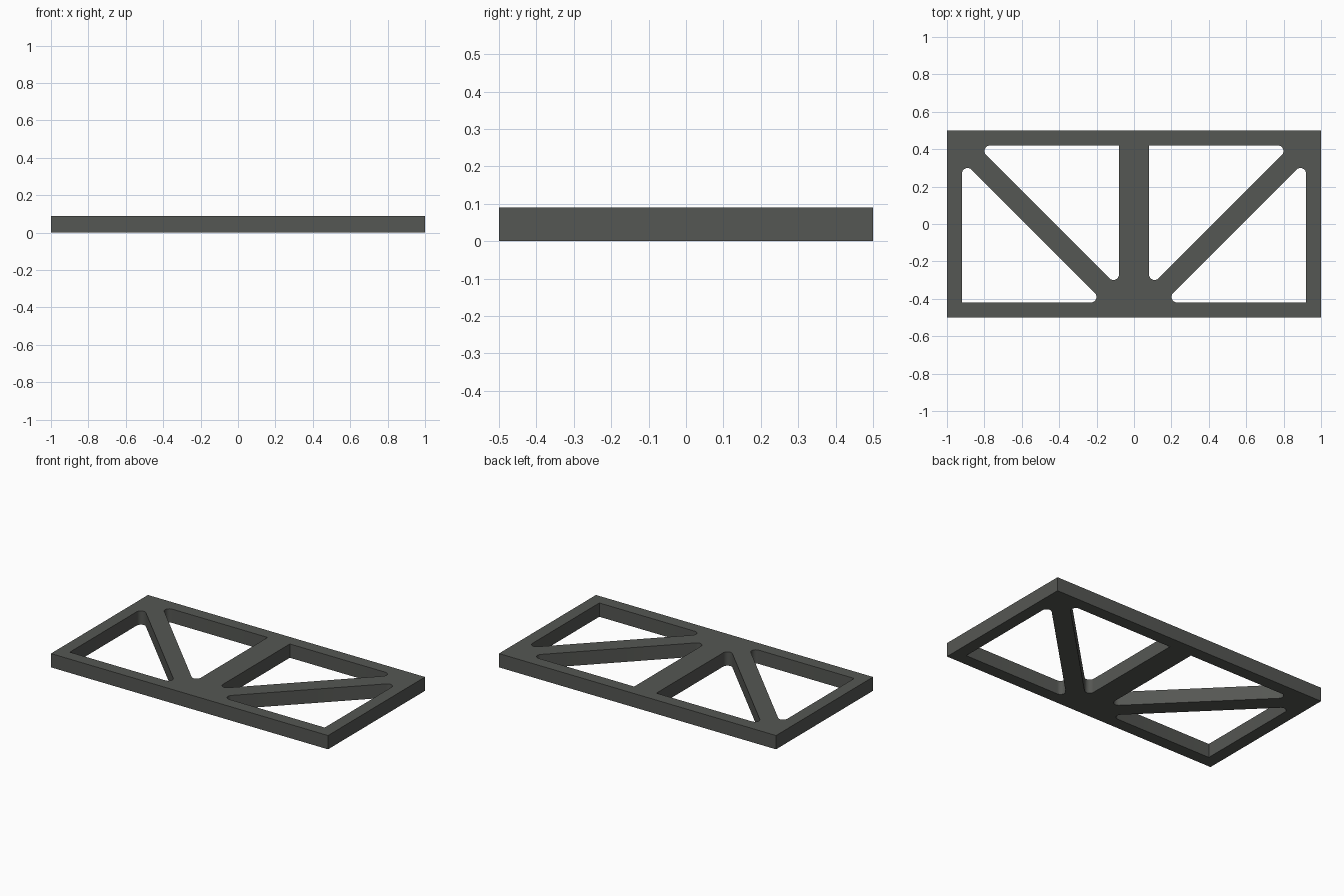
import bpy, bmesh, math
from mathutils import Vector

if "Cube" in bpy.data.objects:
    bpy.data.objects.remove(bpy.data.objects["Cube"])

THICK = 0.09      # plate thickness
WALL = 0.08       # rim width and half of the centre post
DIAG = 0.078      # half width of a brace measured along x
R = 0.03          # fillet radius in the sharp hole tips

grey = bpy.data.materials.new("dark grey")
grey.diffuse_color = (0.091, 0.095, 0.087, 1)
grey.use_nodes = True
grey.node_tree.nodes["Principled BSDF"].inputs["Base Color"].default_value = grey.diffuse_color


def fillet(prev, corner, nxt, r, steps=8):
    """Points of an arc rounding one polygon corner."""
    p = Vector(corner)
    a = (Vector(prev) - p).normalized()
    b = (Vector(nxt) - p).normalized()
    half = a.angle(b) / 2
    centre = p + (a + b).normalized() * (r / math.sin(half))
    start = p + a * (r / math.tan(half)) - centre
    end = p + b * (r / math.tan(half)) - centre
    total = math.pi - 2 * half
    return [centre + (start * math.sin((1 - i / steps) * total)
                      + end * math.sin(i / steps * total)) / math.sin(total)
            for i in range(steps + 1)]


def hole(square, tip1, tip2):
    """Right triangle with a crisp square corner and two rounded tips."""
    return [Vector(square)] + fillet(square, tip1, tip2, R) + fillet(tip1, tip2, square, R)


# Outline and triangular openings, mirrored across x
x0, x1, y1 = -1 + WALL, -WALL, 0.5 - WALL
hi, lo = -0.5 + DIAG, -0.5 - DIAG        # brace edges: x + y = hi / lo
left_holes = [hole((x1, y1), (hi - y1, y1), (x1, hi - x1)),
              hole((x0, -y1), (lo + y1, -y1), (x0, lo - x0))]
right_holes = [[Vector((-p.x, p.y)) for p in h] for h in left_holes]
outline = [Vector(p) for p in ((-1, -0.5), (1, -0.5), (1, 0.5), (-1, 0.5))]

# Braced plate: filled 2D profile, extruded
curve = bpy.data.curves.new("braced_frame", 'CURVE')
curve.dimensions = '2D'
curve.fill_mode = 'BOTH'
curve.extrude = THICK / 2
for loop in [outline] + left_holes + right_holes:
    s = curve.splines.new('POLY')
    s.points.add(len(loop) - 1)
    for pt, p in zip(s.points, loop):
        pt.co = (p.x, p.y, 0, 1)
    s.use_cyclic_u = True
curve.materials.append(grey)
frame = bpy.data.objects.new("braced_frame", curve)
bpy.context.collection.objects.link(frame)
bpy.context.view_layer.objects.active = frame
frame.select_set(True)
bpy.ops.object.convert(target='MESH')
frame = bpy.context.object

# Weld, lift onto the ground and shade the fillets smooth
bm = bmesh.new()
bm.from_mesh(frame.data)
bmesh.ops.remove_doubles(bm, verts=bm.verts, dist=1e-5)
bmesh.ops.translate(bm, verts=bm.verts, vec=(0, 0, THICK / 2))
bmesh.ops.recalc_face_normals(bm, faces=bm.faces)
bm.to_mesh(frame.data)
bm.free()
bpy.ops.object.shade_smooth_by_angle(angle=math.radians(30))
